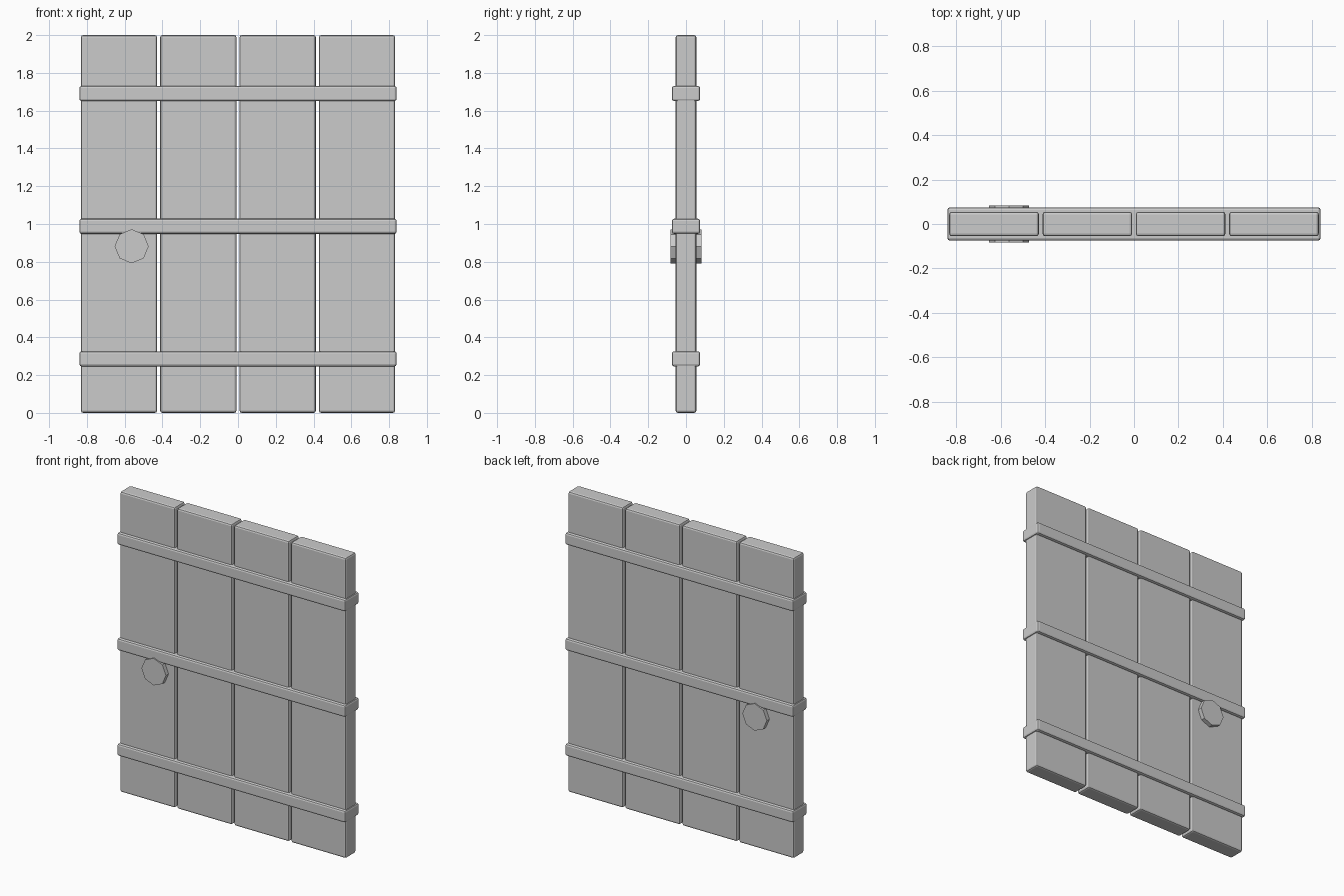
import bpy
import math

if "Cube" in bpy.data.objects:
    bpy.data.objects.remove(bpy.data.objects["Cube"])


def bevelled_box(name, size, loc, width=0.012):
    bpy.ops.mesh.primitive_cube_add(size=1, location=loc)
    ob = bpy.context.object
    ob.name = name
    ob.scale = size
    bpy.ops.object.transform_apply(location=False, rotation=False, scale=True)
    mod = ob.modifiers.new("edge_bevel", 'BEVEL')
    mod.width = width
    mod.segments = 2
    return ob


# four upright planks with narrow gaps
for i in range(4):
    bevelled_box(f"plank_{i + 1}", (0.404, 0.11, 2.0), ((i - 1.5) * 0.42, 0, 1.0))

# three cross bars wrapping both faces of the door
for name, z in (("lower_bar", 0.286), ("middle_bar", 0.988), ("upper_bar", 1.691)):
    bevelled_box(name, (1.68, 0.15, 0.08), (0, 0, z))

# eight-sided knob passing through the door, one corner pointing down
bpy.ops.mesh.primitive_cylinder_add(vertices=8, radius=0.09, depth=0.166,
                                    location=(-0.563, 0, 0.882),
                                    rotation=(math.pi / 2, 0, 0))
bpy.context.object.name = "door_knob"
